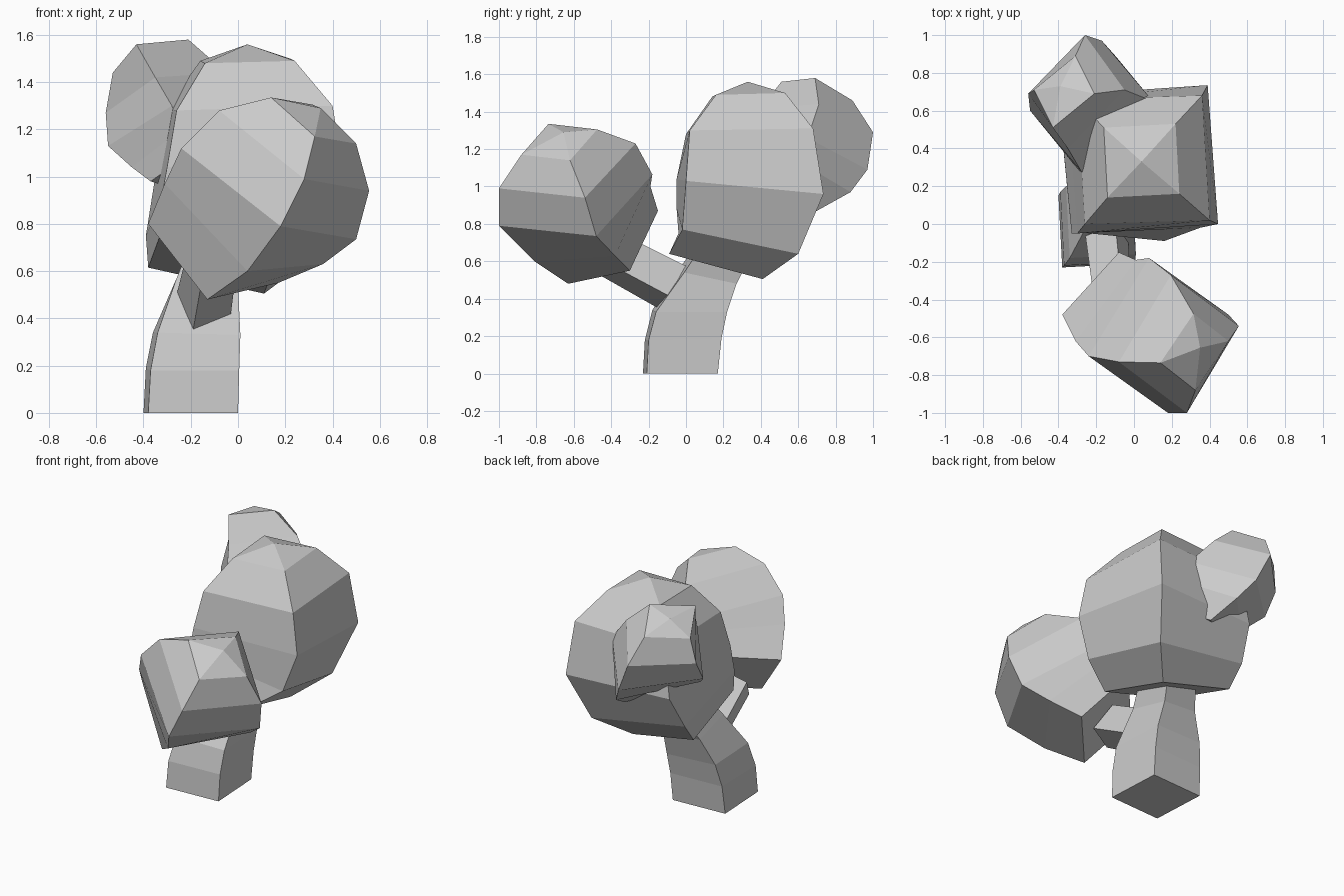
import bpy, bmesh
from mathutils import Vector


def loft(name, rings, tip=None):
    """Four-sided loft; each ring is a parallelogram given by corner a and its neighbours b, c."""
    bm = bmesh.new()
    loops = []
    for a, b, c in rings:
        a, b, c = Vector(a), Vector(b), Vector(c)
        loops.append([bm.verts.new(p) for p in (a, b, b + c - a, c)])
    for lo, hi in zip(loops, loops[1:]):
        for i in range(4):
            j = (i + 1) % 4
            bm.faces.new((lo[i], lo[j], hi[j], hi[i]))
    bm.faces.new(loops[0][::-1])
    end = loops[-1]
    if tip:
        t = bm.verts.new(tip)
        for i in range(4):
            bm.faces.new((end[i], end[(i + 1) % 4], t))
    else:
        bm.faces.new(end)
    bmesh.ops.recalc_face_normals(bm, faces=bm.faces)
    mesh = bpy.data.meshes.new(name)
    bm.to_mesh(mesh)
    bm.free()
    obj = bpy.data.objects.new(name, mesh)
    bpy.context.collection.objects.link(obj)
    return obj


# Curved trunk, leaning back into the main crown
loft("trunk", [
    ((-.38, -.23, 0), (0, -.21, 0), (-.40, .15, 0)),
    ((-.37, -.22, .18), (.005, -.20, .18), (-.39, .17, .19)),
    ((-.34, -.18, .34), (.01, -.16, .33), (-.36, .20, .34)),
    ((-.26, -.03, .57), (0, -.01, .54), (-.28, .25, .51)),
    ((-.20, .08, .72), (.03, .09, .69), (-.22, .33, .65)),
])

# Side branch to the front crown
loft("branch", [
    ((-.19, -.02, .32), (-.03, 0, .38), (-.25, .08, .46)),
    ((-.19, -.15, .35), (-.03, -.10, .42), (-.26, -.04, .50)),
    ((-.16, -.45, .52), (-.01, -.40, .58), (-.22, -.34, .66)),
])

# Front crown
loft("front_foliage", [
    ((-.13, -.63, .48), (.17, -.30, .55), (-.38, -.48, .80)),
    ((.04, -.81, .60), (.36, -.38, .63), (-.31, -.62, .97)),
    ((.18, -1.0, .79), (.50, -.48, .735), (-.24, -.70, 1.12)),
    ((.28, -1.0, .99), (.555, -.54, .94), (-.08, -.73, 1.28)),
    ((.325, -.88, 1.17), (.50, -.62, 1.14), (.14, -.735, 1.335)),
], tip=(.35, -.655, 1.29))

# Main crown
loft("main_foliage", [
    ((.16, -.09, .64), (.11, .41, .505), (-.33, -.04, .75)),
    ((.35, -.02, .77), (.29, .60, .64), (-.33, -.05, .88)),
    ((.445, 0, 1.03), (.39, .735, .96), (-.30, -.05, 1.04)),
    ((.40, .02, 1.30), (.36, .68, 1.31), (-.26, 0, 1.28)),
    ((.24, .16, 1.49), (.22, .53, 1.50), (-.14, .14, 1.48)),
], tip=(.04, .33, 1.56))

# Back crown
loft("back_foliage", [
    ((-.37, .38, .98), (-.03, .70, .87), (-.20, .16, 1.10)),
    ((-.45, .49, 1.04), (-.09, .88, .97), (-.24, .22, 1.20)),
    ((-.55, .60, 1.13), (-.17, .97, 1.09), (-.28, .28, 1.30)),
    ((-.56, .69, 1.27), (-.26, 1.0, 1.29), (-.35, .40, 1.42)),
    ((-.53, .71, 1.44), (-.31, .89, 1.46), (-.43, .51, 1.56)),
], tip=(-.39, .73, 1.545))
